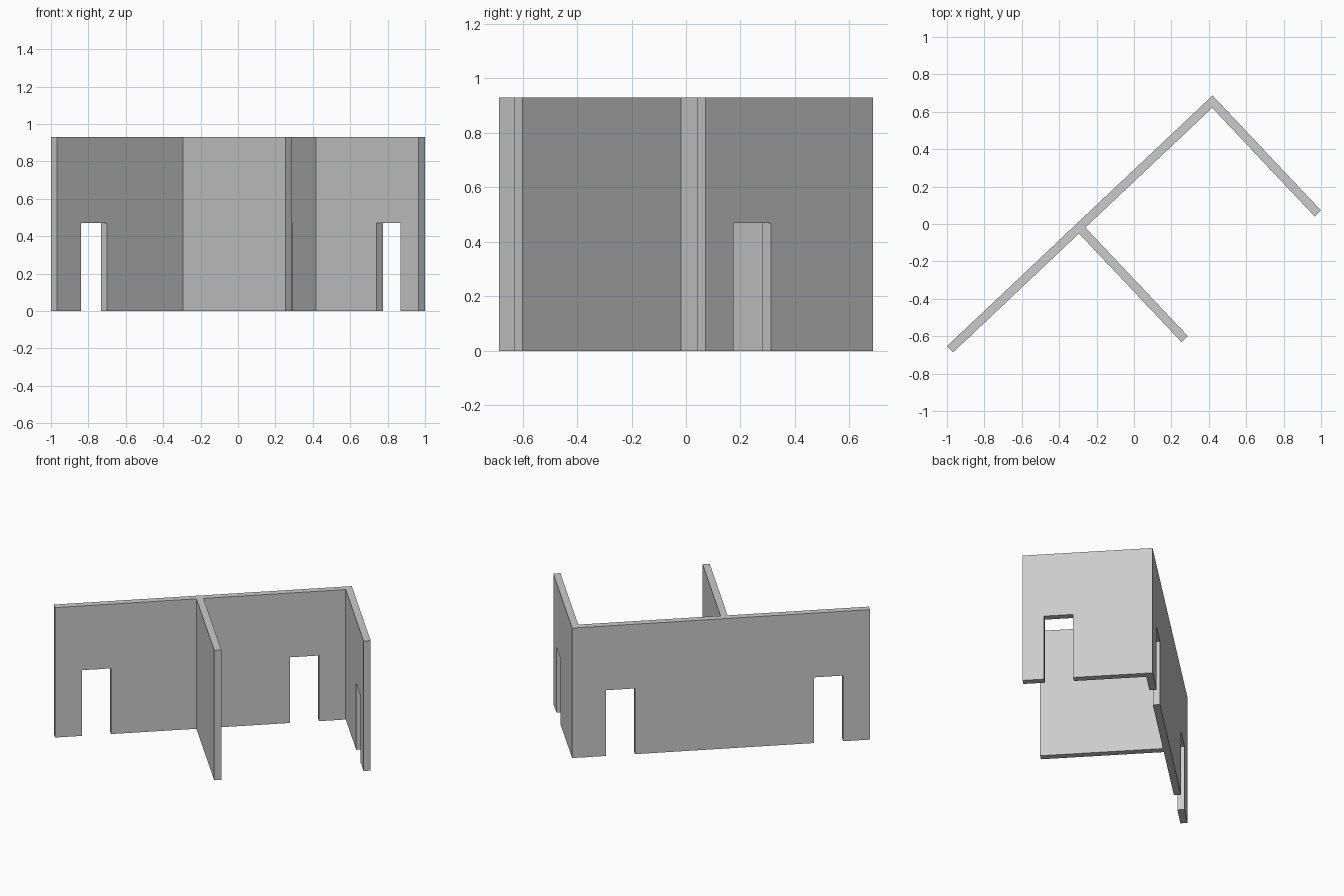
import bpy, bmesh
from math import radians, cos, sin
from mathutils import Vector

if "Cube" in bpy.data.objects:
    bpy.data.objects.remove(bpy.data.objects["Cube"])

HEIGHT, DOOR_HEIGHT, THICK = 0.93, 0.47, 0.0466
ANGLE = radians(43.34)
BACK = Vector((-cos(ANGLE), -sin(ANGLE), 0))   # along the long wall, from the corner
SIDE = Vector((sin(ANGLE), -cos(ANGLE), 0))    # along the two short walls
UP = Vector((0, 0, 1))
CORNER = Vector((0.42, 0.687, 0))


def wall(name, start, along, across, length, doors=()):
    """Extrude a wall elevation, notched by door openings (from, to)."""
    outline = [(0, 0)]
    for a, b in doors:
        outline += [(a, 0), (a, DOOR_HEIGHT), (b, DOOR_HEIGHT), (b, 0)]
    outline += [(length, 0), (length, HEIGHT), (0, HEIGHT)]
    bm = bmesh.new()
    face = bm.faces.new([bm.verts.new(start + along * s + UP * z) for s, z in outline])
    ext = bmesh.ops.extrude_face_region(bm, geom=[face], use_keep_orig=True)
    verts = [g for g in ext["geom"] if isinstance(g, bmesh.types.BMVert)]
    bmesh.ops.translate(bm, verts=verts, vec=across * THICK)
    bmesh.ops.recalc_face_normals(bm, faces=bm.faces)
    mesh = bpy.data.meshes.new(name)
    bm.to_mesh(mesh)
    bm.free()
    obj = bpy.data.objects.new(name, mesh)
    bpy.context.collection.objects.link(obj)
    return obj


# Long wall with a doorway near each end
wall("long_wall", CORNER, BACK, SIDE, 1.952, [(0.222, 0.412), (1.585, 1.776)])
# End wall with one doorway, butted against the long wall
wall("end_wall", CORNER + SIDE * THICK, SIDE, BACK, 0.845 - THICK,
     [(0.516 - THICK, 0.705 - THICK)])
# Solid partition in the middle
wall("partition_wall", CORNER + BACK * 0.979 + SIDE * THICK, SIDE, BACK, 0.845 - THICK)
